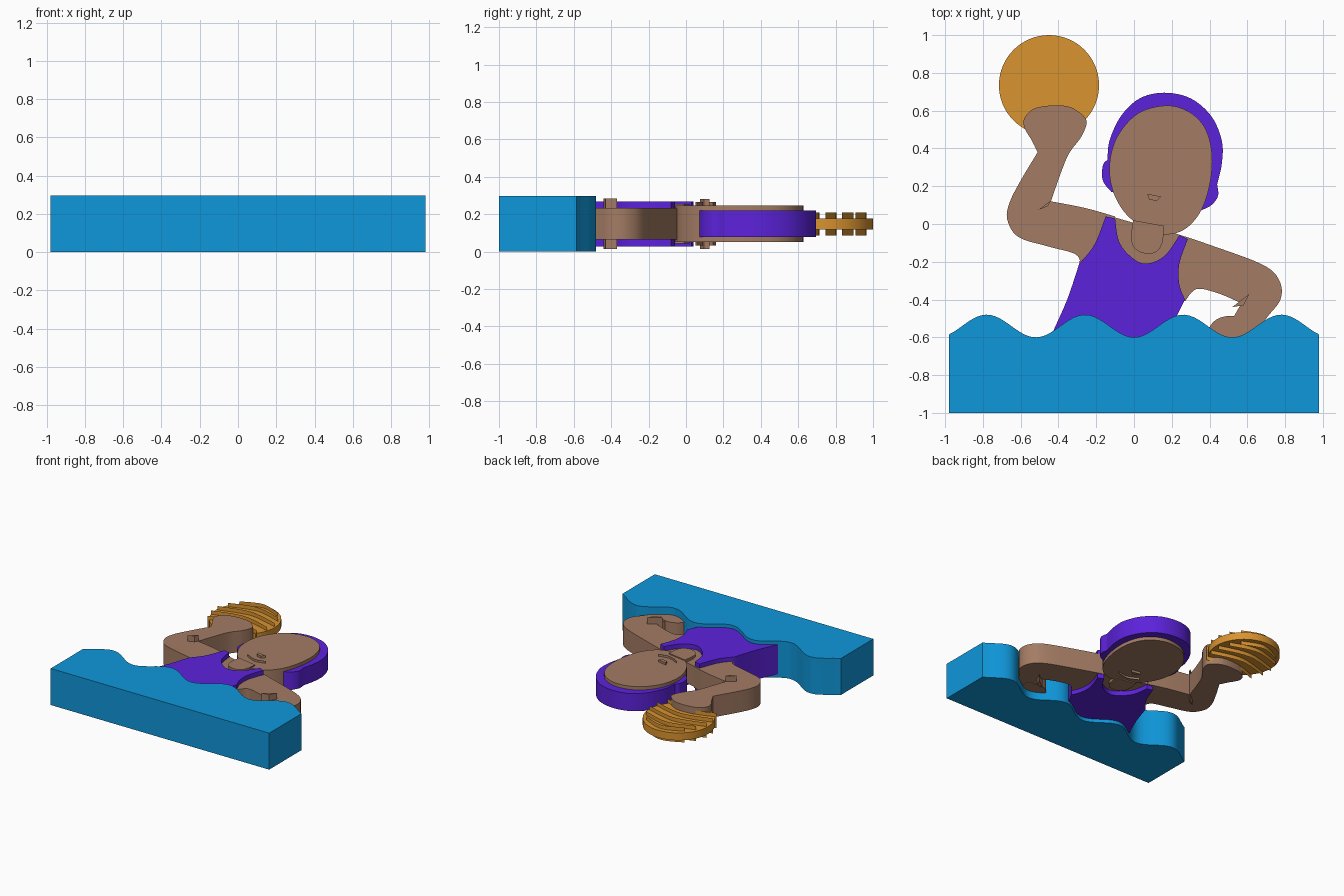
import bpy, bmesh, math
from mathutils import Vector

cube = bpy.data.objects.get("Cube")
if cube:
    bpy.data.objects.remove(cube, do_unlink=True)

MID = 0.148  # every part is centred on this height


def material(name, red, green, blue):
    mat = bpy.data.materials.new(name)
    linear = [((c / 255 + 0.055) / 1.055) ** 2.4 if c > 10 else c / 3294 for c in (red, green, blue)]
    mat.diffuse_color = (*linear, 1)
    mat.use_nodes = True
    shader = mat.node_tree.nodes["Principled BSDF"]
    shader.inputs["Base Color"].default_value = (*linear, 1)
    shader.inputs["Roughness"].default_value = 0.7
    return mat


blue = material("water_blue", 15, 151, 218)
purple = material("suit_purple", 92, 34, 219)
brown = material("skin_brown", 164, 124, 100)
orange = material("ball_orange", 217, 147, 48)


def spline(points, closed=False, steps=6):
    """Smooth curve through the given points."""
    pts = [Vector(p) for p in points]
    count = len(pts)
    out = []
    for i in range(count if closed else count - 1):
        if closed:
            a, b, c, d = (pts[(i + k) % count] for k in (-1, 0, 1, 2))
        else:
            a, b, c, d = pts[max(i - 1, 0)], pts[i], pts[i + 1], pts[min(i + 2, count - 1)]
        for s in range(steps):
            t = s / steps
            out.append(b + (c - a) * t / 2 + (a * 2 - b * 5 + c * 4 - d) * t * t / 2
                       + (b * 3 - a - c * 3 + d) * t ** 3 / 2)
    if not closed:
        out.append(pts[-1])
    return out


def outline(*segments):
    """Join smooth segments with sharp corners where they meet."""
    out = []
    for seg in segments:
        for p in spline(seg):
            if not out or (p - out[-1]).length > 0.001:
                out.append(p)
    if (out[0] - out[-1]).length < 0.001:
        out.pop()
    return out


def finish(bm, name, mat):
    mesh = bpy.data.meshes.new(name)
    bm.to_mesh(mesh)
    bm.free()
    mesh.materials.append(mat)
    obj = bpy.data.objects.new(name, mesh)
    bpy.context.collection.objects.link(obj)
    bpy.ops.object.select_all(action="DESELECT")
    obj.select_set(True)
    bpy.context.view_layer.objects.active = obj
    bpy.ops.object.shade_smooth_by_angle(angle=math.radians(30))
    return obj


def slab(name, points, half, mat):
    """Flat outline extruded evenly above and below the middle height."""
    bm = bmesh.new()
    face = bm.faces.new([bm.verts.new((p[0], p[1], MID - half)) for p in points])
    grown = bmesh.ops.extrude_face_region(bm, geom=[face])["geom"]
    bmesh.ops.translate(bm, vec=(0, 0, 2 * half), verts=[g for g in grown if isinstance(g, bmesh.types.BMVert)])
    bmesh.ops.recalc_face_normals(bm, faces=bm.faces)
    return finish(bm, name, mat)


def ribbon(name, points, half, mat):
    """Upright thin sheet along an open curve."""
    bm = bmesh.new()
    rows = [[bm.verts.new((p[0], p[1], MID + s * half)) for s in (-1, 1)] for p in points]
    for a, b in zip(rows, rows[1:]):
        bm.faces.new((a[0], b[0], b[1], a[1]))
    return finish(bm, name, mat)


# Water block with a wavy far edge
width = 0.98
wave = [(-width, -1), (width, -1)]
for i in range(81):
    x = width - 2 * width * i / 80
    wave.append((x, -0.54 - 0.06 * math.cos(math.tau * x / 0.52)))
slab("water", wave, 0.148, blue)

# Swimsuit with neckline and arm openings
suit = outline(
    [(-0.48, -0.68), (-0.42, -0.55), (-0.35, -0.39), (-0.29, -0.21)],
    [(-0.29, -0.21), (-0.21, -0.11), (-0.15, 0.04)],
    [(-0.15, 0.04), (-0.1, 0.03)],
    [(-0.1, 0.03), (-0.08, -0.09), (-0.02, -0.17), (0.06, -0.21), (0.16, -0.17), (0.24, -0.06)],
    [(0.24, -0.06), (0.285, -0.08)],
    [(0.285, -0.08), (0.24, -0.21), (0.24, -0.32), (0.27, -0.4)],
    [(0.27, -0.4), (0.2, -0.55), (0.18, -0.68)])
slab("swimsuit", suit, 0.12, purple)

# Chest seen through the neckline
chest = [(-0.29, -0.2), (-0.12, 0.04), (0.02, 0), (0.2, -0.04), (0.28, -0.08), (0.25, -0.4), (-0.2, -0.4)]
slab("chest", chest, 0.083, brown)

# Raised arm with its hand
raised = outline(
    [(-0.1, 0.04), (-0.26, 0.085), (-0.44, 0.12)],
    [(-0.44, 0.12), (-0.38, 0.29), (-0.34, 0.38), (-0.28, 0.46), (-0.25, 0.54), (-0.28, 0.585)],
    [(-0.28, 0.585), (-0.34, 0.62), (-0.43, 0.628), (-0.53, 0.61), (-0.58, 0.56), (-0.58, 0.51),
     (-0.54, 0.44), (-0.51, 0.38)],
    [(-0.51, 0.38), (-0.6, 0.23), (-0.66, 0.11), (-0.67, 0.02), (-0.61, -0.07), (-0.45, -0.12),
     (-0.31, -0.16), (-0.28, -0.22)],
    [(-0.28, -0.22), (-0.15, -0.2)])
slab("raised_arm", raised, 0.086, brown)

# Bent arm resting near the water
bent = outline(
    [(0.22, -0.05), (0.4, -0.11), (0.68, -0.215), (0.77, -0.3), (0.775, -0.4), (0.7, -0.5), (0.62, -0.62)],
    [(0.62, -0.62), (0.48, -0.62)],
    [(0.48, -0.62), (0.53, -0.49), (0.57, -0.42)],
    [(0.57, -0.42), (0.44, -0.365), (0.33, -0.345), (0.27, -0.41)],
    [(0.27, -0.41), (0.2, -0.3)])
slab("bent_arm", bent, 0.084, brown)
hand = [(0.4, -0.57), (0.43, -0.51), (0.5, -0.487), (0.56, -0.5), (0.61, -0.56), (0.5, -0.62)]
slab("bent_hand", spline(hand, True), 0.088, brown)

# Elbow creases
slab("raised_elbow_crease", [(-0.505, 0.075), (-0.44, 0.125), (-0.455, 0.095)], 0.133, brown)
slab("bent_elbow_crease", [(0.52, -0.44), (0.61, -0.37), (0.58, -0.43)], 0.135, brown)

# Hair, a thinner slab that frames the face
hair = outline(
    [(-0.12, 0.17), (-0.165, 0.23), (-0.165, 0.31), (-0.14, 0.34)],
    [(-0.14, 0.34), (-0.13, 0.44), (-0.07, 0.57), (0.03, 0.665), (0.16, 0.695), (0.3, 0.665),
     (0.41, 0.57), (0.465, 0.44), (0.465, 0.32), (0.44, 0.21)],
    [(0.44, 0.21), (0.445, 0.15), (0.41, 0.1), (0.35, 0.07)],
    [(0.35, 0.07), (0.2, 0.15), (0, 0.15), (-0.12, 0.17)])
slab("hair", hair, 0.071, purple)

# Face, neck and features
face = [(0.17, 0.627), (0.29, 0.595), (0.375, 0.51), (0.412, 0.38), (0.405, 0.23), (0.36, 0.08),
        (0.28, -0.02), (0.18, -0.055), (0.07, -0.03), (-0.04, 0.05), (-0.11, 0.17), (-0.13, 0.31),
        (-0.09, 0.46), (0.02, 0.585)]
slab("face", spline(face, True), 0.098, brown)
neck = outline(
    [(-0.005, 0.02), (0.16, -0.01)],
    [(0.16, -0.01), (0.15, -0.1), (0.12, -0.145), (0.07, -0.158), (0.01, -0.135), (-0.015, -0.08), (-0.005, 0.02)])
slab("neck", neck, 0.106, brown)
nose = [(0.07, 0.16), (0.145, 0.145), (0.12, 0.122), (0.08, 0.13)]
slab("nose", nose, 0.116, brown)
ribbon("mouth", spline([(0.02, 0.09), (0.11, 0.05), (0.2, 0.065)]), 0.116, brown)

# Ball: a thin disc crossed by upright curved seams
ball = Vector((-0.45, 0.735))
radius = 0.265
rim = [ball + radius * Vector((math.cos(a), math.sin(a))) for a in (math.tau * i / 64 for i in range(64))]
slab("ball", rim, 0.03, orange)
for number, offset in enumerate((-0.14, -0.05, 0.04, 0.13, 0.2)):
    reach = math.sqrt(radius ** 2 - offset ** 2) * 0.97
    bow = 0.03
    seam = [(-reach, offset - bow), (0, offset + bow), (reach, offset - bow)]
    ribbon(f"ball_seam_{number + 1}", [ball + p for p in spline(seam)], 0.061, orange)
